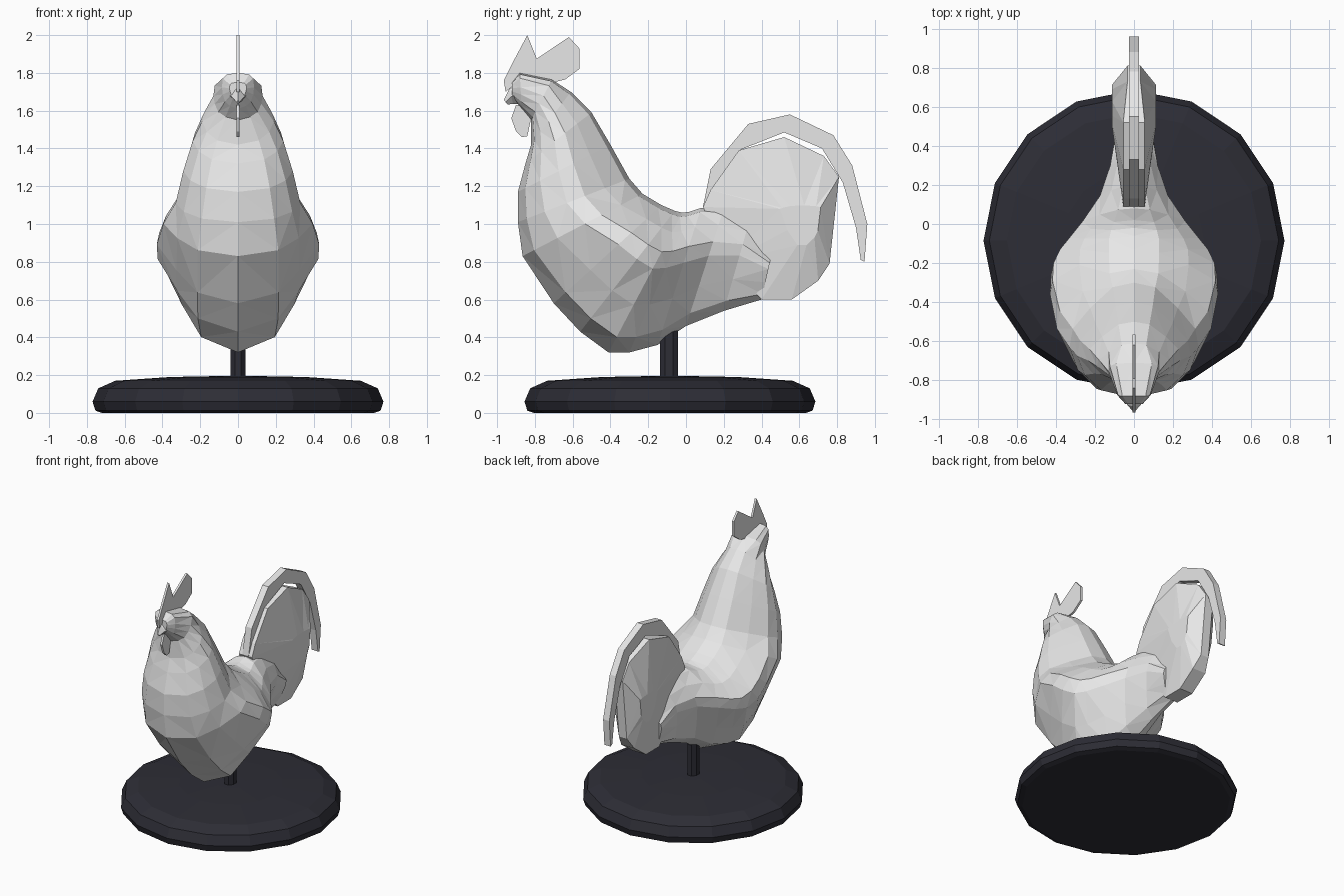
import bpy, bmesh, math


def material(name, rgb):
    m = bpy.data.materials.new(name)
    m.diffuse_color = (*rgb, 1)
    return m


GREY = material("light grey", (0.8, 0.8, 0.8))
DARK = material("dark slate", (0.026, 0.026, 0.036))


def finish(bm, name, mat):
    bmesh.ops.remove_doubles(bm, verts=bm.verts, dist=0.0005)
    bmesh.ops.recalc_face_normals(bm, faces=bm.faces)
    me = bpy.data.meshes.new(name)
    bm.to_mesh(me)
    bm.free()
    me.materials.append(mat)
    ob = bpy.data.objects.new(name, me)
    bpy.context.collection.objects.link(ob)
    return ob


def loft(name, rings, mat):
    """Skin closed rings of equal length and cap both ends."""
    bm = bmesh.new()
    vs = [[bm.verts.new(p) for p in r] for r in rings]
    n = len(vs[0])
    for a, b in zip(vs, vs[1:]):
        for i in range(n):
            bm.faces.new((a[i], a[(i + 1) % n], b[(i + 1) % n], b[i]))
    bm.faces.new(vs[0])
    bm.faces.new(vs[-1])
    return finish(bm, name, mat)


def plate(name, outline, half, mat):
    """Extrude a (y, z) outline across x."""
    return loft(name, [[(s * half, y, z) for y, z in outline] for s in (-1, 1)], mat)


def turned(name, profile, sides, cy, mat, sx=1.0, turn=0.0):
    """Low-poly lathe around the vertical axis at y = cy."""
    ang = [2 * math.pi * i / sides + turn for i in range(sides)]
    return loft(name, [[(sx * r * math.cos(a), cy + r * math.sin(a), z) for a in ang]
                       for r, z in profile], mat)


# Stand: rounded 16-sided disc and short post
turned("stand_base", [(0.72, 0.0), (0.755, 0.012), (0.77, 0.06), (0.74, 0.13),
                      (0.65, 0.17), (0.36, 0.19), (0.1, 0.195)], 16, -0.085, DARK)
turned("stand_post", [(0.052, 0.18), (0.052, 0.43), (0.035, 0.45)], 8, -0.09, DARK,
       0.8, math.pi / 8)

# Half cross-sections: fraction from back to belly, fraction of the half width
HEAD = [(0.04, 0.70), (0.15, 0.95), (0.40, 1.0), (0.60, 0.95), (0.80, 0.80), (0.92, 0.50)]
NECK = [(0.04, 0.33), (0.22, 0.68), (0.40, 0.95), (0.56, 1.0), (0.76, 0.87), (0.92, 0.58)]
BELLY = [(0.03, 0.30), (0.14, 0.65), (0.28, 0.97), (0.40, 1.0), (0.66, 0.76), (0.89, 0.50)]
MIX = [tuple((p + q) / 2 for p, q in zip(a, b)) for a, b in zip(NECK, BELLY)]

# Body: slanted sections from head to rump (back y, z, front/belly y, z, half width)
SECTIONS = [
    (HEAD, -0.92, 1.75, -0.92, 1.67, 0.045),
    (HEAD, -0.88, 1.80, -0.87, 1.61, 0.085),
    (HEAD, -0.71, 1.765, -0.82, 1.55, 0.13),
    (NECK, -0.61, 1.70, -0.82, 1.42, 0.19),
    (NECK, -0.50, 1.59, -0.85, 1.32, 0.24),
    (NECK, -0.40, 1.42, -0.89, 1.17, 0.29),
    (NECK, -0.30, 1.24, -0.89, 1.01, 0.33),
    (MIX, -0.23, 1.16, -0.865, 0.83, 0.395),
    (BELLY, -0.13, 1.10, -0.70, 0.58, 0.43),
    (BELLY, -0.06, 1.07, -0.56, 0.43, 0.425),
    (BELLY, -0.02, 1.06, -0.41, 0.32, 0.39),
    (BELLY, 0.02, 1.065, -0.30, 0.32, 0.34),
    (BELLY, 0.08, 1.085, -0.15, 0.36, 0.27),
    (BELLY, 0.20, 1.08, 0.0, 0.46, 0.18),
    (BELLY, 0.34, 1.03, 0.20, 0.54, 0.125),
    (BELLY, 0.46, 0.87, 0.40, 0.60, 0.10),
]


def section(shape, ty, tz, by, bz, w):
    def at(t, x):
        return (x * w, ty + (by - ty) * t, tz + (bz - tz) * t)
    return ([at(0, 0)] + [at(t, x) for t, x in shape] + [at(1, 0)]
            + [at(t, -x) for t, x in reversed(shape)])


body = loft("body", [section(*s) for s in SECTIONS], GREY)
body.modifiers.new("facets", 'TRIANGULATE')

# Tail fan: thin rim rising in wide facets to a short raised ridge on each side
FAN = [(0.09, 1.09), (0.13, 1.18), (0.28, 1.39), (0.52, 1.46), (0.73, 1.36), (0.81, 1.25),
       (0.76, 0.79), (0.70, 0.70), (0.56, 0.60), (0.40, 0.60), (0.22, 0.80)]


def fan_rim(x):
    return [(x * (0.6 if y > 0.72 else 1), y, z) for y, z in FAN]


def fan_ridge(x):
    return [(x, 0.62 + (y - 0.5) * 0.3, 1.08 + (z - 1.08) * (0.05 if z > 1 else 0.4))
            for y, z in FAN]


fan = loft("tail_fan", [fan_ridge(-0.112), fan_rim(-0.055),
                        fan_rim(0.055), fan_ridge(0.112)], GREY)
fan.modifiers.new("facets", 'TRIANGULATE')

# Long curved feather arching over the fan
plate("sickle_feather",
      [(0.09, 1.09), (0.13, 1.29), (0.33, 1.53), (0.55, 1.58), (0.78, 1.47), (0.88, 1.31),
       (0.96, 1.0), (0.945, 0.80), (0.925, 0.81), (0.90, 0.98), (0.83, 1.22), (0.72, 1.40),
       (0.52, 1.485), (0.28, 1.39), (0.13, 1.13)], 0.026, GREY)

# Comb and wattle: thin plates
plate("comb",
      [(-0.965, 1.76), (-0.92, 1.85), (-0.84, 2.0), (-0.79, 1.875), (-0.62, 1.99),
       (-0.565, 1.93), (-0.565, 1.82), (-0.64, 1.765), (-0.74, 1.74), (-0.88, 1.76),
       (-0.955, 1.70)], 0.008, GREY)
plate("wattle",
      [(-0.90, 1.63), (-0.925, 1.56), (-0.90, 1.49), (-0.87, 1.46), (-0.84, 1.465),
       (-0.82, 1.56), (-0.84, 1.62)], 0.008, GREY)

# Beak: hooked four-sided taper
loft("beak", [[(0, y - 0.01, z + h), (w, y, z), (0, y + 0.01, z - h), (-w, y, z)]
              for y, z, h, w in [(-0.87, 1.69, 0.055, 0.065), (-0.925, 1.675, 0.04, 0.035),
                                 (-0.955, 1.645, 0.012, 0.008)]], GREY)
